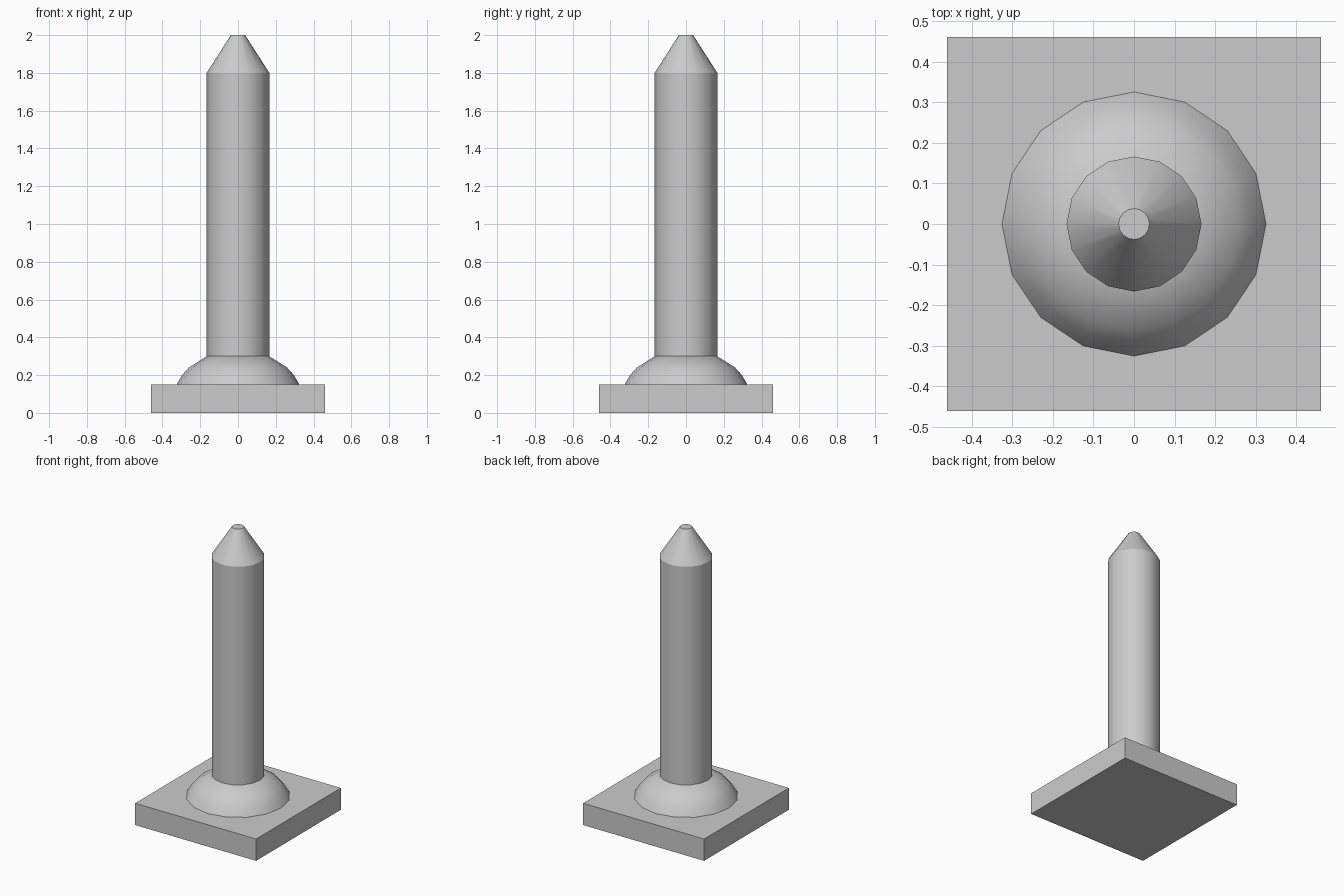
import bpy
import bmesh
from math import cos, sin, tau, radians

cube = bpy.data.objects.get("Cube")
if cube:
    bpy.data.objects.remove(cube, do_unlink=True)

SIDES = 16
BASE_TOP = 0.15

grey = bpy.data.materials.new("plain_grey")
grey.use_nodes = True
colour = (0.6, 0.6, 0.6, 1)
grey.diffuse_color = colour
grey.node_tree.nodes["Principled BSDF"].inputs["Base Color"].default_value = colour


def finish(name, bm):
    """Turn a bmesh into a named grey object."""
    bmesh.ops.recalc_face_normals(bm, faces=bm.faces)
    mesh = bpy.data.meshes.new(name)
    bm.to_mesh(mesh)
    bm.free()
    mesh.materials.append(grey)
    obj = bpy.data.objects.new(name, mesh)
    bpy.context.collection.objects.link(obj)
    return obj


def turned(name, profile, smooth_angle):
    """Closed round part from (radius, height) pairs, bottom to top."""
    bm = bmesh.new()
    rings = [[bm.verts.new((r * cos(tau * i / SIDES), r * sin(tau * i / SIDES), z))
              for i in range(SIDES)] for r, z in profile]
    for low, high in zip(rings, rings[1:]):
        for i in range(SIDES):
            j = (i + 1) % SIDES
            bm.faces.new((low[i], low[j], high[j], high[i]))
    bm.faces.new(rings[0][::-1])
    bm.faces.new(rings[-1])
    obj = finish(name, bm)
    bpy.ops.object.select_all(action='DESELECT')
    obj.select_set(True)
    bpy.context.view_layer.objects.active = obj
    bpy.ops.object.shade_smooth_by_angle(angle=radians(smooth_angle))
    return obj


# Square base slab
bm = bmesh.new()
bmesh.ops.create_cube(bm, size=1)
for v in bm.verts:
    v.co.x *= 0.92
    v.co.y *= 0.92
    v.co.z = (v.co.z + 0.5) * BASE_TOP
finish("base_slab", bm)

# Rounded collar at the foot of the shaft
turned("foot_collar",
       [(0.325, BASE_TOP), (0.296, 0.20), (0.26, 0.24), (0.166, 0.30)], 40)

# Round shaft with a blunt conical tip
turned("shaft", [(0.166, 0.30), (0.166, 1.80), (0.038, 2.0)], 25)
